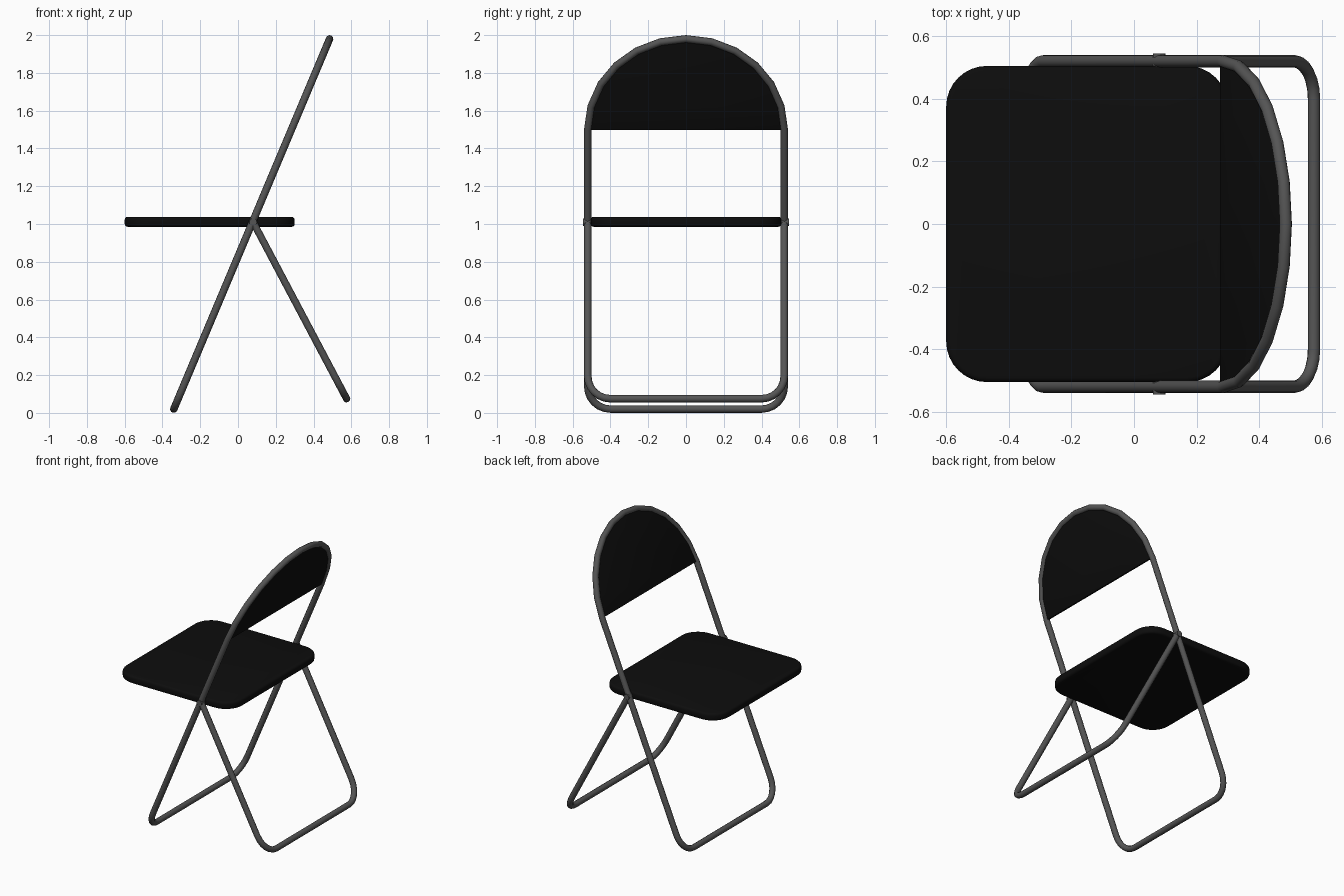
import bpy, bmesh, math
from mathutils import Vector

if "Cube" in bpy.data.objects:
    bpy.data.objects.remove(bpy.data.objects["Cube"])

TUBE = 0.02      # tube radius
SIDE = 0.52      # half width of the tube frames


def material(name, v):
    m = bpy.data.materials.new(name)
    m.diffuse_color = (v, v, v, 1)
    m.use_nodes = True
    m.node_tree.nodes["Principled BSDF"].inputs["Base Color"].default_value = m.diffuse_color
    return m


metal = material("dark_metal", 0.09)
black = material("black_vinyl", 0.004)


def arc(cy, cz, ry, rz, a0, a1, n):
    return [(cy + ry * math.cos(math.radians(a0 + (a1 - a0) * i / n)),
             cz + rz * math.sin(math.radians(a0 + (a1 - a0) * i / n))) for i in range(n + 1)]


def lean(p0, p1):
    """Map (y, z) onto the slanted plane through two (x, z) points."""
    k = (p1[0] - p0[0]) / (p1[1] - p0[1])
    return lambda y, z: Vector((p0[0] + (z - p0[1]) * k, y, z))


def finish(ob, mat):
    ob.data.materials.clear()
    ob.data.materials.append(mat)
    bpy.ops.object.select_all(action='DESELECT')
    ob.select_set(True)
    bpy.context.view_layer.objects.active = ob


def tube(name, pts, cyclic):
    cu = bpy.data.curves.new(name, 'CURVE')
    cu.dimensions = '3D'
    cu.bevel_depth = TUBE
    cu.bevel_resolution = 3
    cu.use_fill_caps = True
    sp = cu.splines.new('POLY')
    sp.points.add(len(pts) - 1)
    for p, co in zip(sp.points, pts):
        p.co = (*co, 1)
    sp.use_cyclic_u = cyclic
    ob = bpy.data.objects.new(name, cu)
    bpy.context.collection.objects.link(ob)
    finish(ob, metal)
    bpy.ops.object.convert(target='MESH')
    bpy.ops.object.shade_smooth_by_angle(angle=math.radians(40))


def slab(name, pts, offset, bevel):
    """Extrude a flat outline by a vector and round its rims."""
    bm = bmesh.new()
    face = bm.faces.new([bm.verts.new(p) for p in pts])
    ext = bmesh.ops.extrude_face_region(bm, geom=[face])
    bmesh.ops.translate(bm, vec=offset, verts=[v for v in ext["geom"] if isinstance(v, bmesh.types.BMVert)])
    bmesh.ops.recalc_face_normals(bm, faces=bm.faces)
    me = bpy.data.meshes.new(name)
    bm.to_mesh(me)
    bm.free()
    ob = bpy.data.objects.new(name, me)
    bpy.context.collection.objects.link(ob)
    finish(ob, black)
    mod = ob.modifiers.new("rim", 'BEVEL')
    mod.width, mod.segments, mod.limit_method = bevel, 3, 'ANGLE'
    mod.angle_limit = math.radians(40)
    bpy.ops.object.modifier_apply(modifier="rim")
    bpy.ops.object.shade_smooth_by_angle(angle=math.radians(40))


def foot(z, r=0.12):
    """Rounded U bottom from the -y side to the +y side."""
    return arc(-SIDE + r, z + r, r, r, 180, 270, 6) + arc(SIDE - r, z + r, r, r, 270, 360, 6)


# Main frame: closed loop from front feet to arched back
main = lean((-0.34, 0.02), (0.485, 1.98))
arch = arc(0, 1.5, SIDE, 0.48, 0, 180, 12)
tube("main_frame", [main(*p) for p in foot(0.02) + arch], True)

# Rear leg: open U hung from the pivots
rear = lean((0.08, 1.01), (0.575, 0.075))
loop = [(-SIDE, 1.01)] + foot(0.075) + [(SIDE, 1.01)]
tube("rear_leg", [rear(*p) for p in loop], False)

# Pivot pins
for s, n in ((-1, "right"), (1, "left")):
    bpy.ops.mesh.primitive_cylinder_add(vertices=16, radius=0.02, depth=0.05,
                                        location=(0.08, s * 0.52, 1.01),
                                        rotation=(math.pi / 2, 0, 0))
    pin = bpy.context.object
    pin.name = "pivot_pin_" + n
    finish(pin, metal)
    bpy.ops.object.shade_smooth_by_angle(angle=math.radians(40))

# Seat: rounded padded board
r, x0, x1, w = 0.13, -0.6, 0.3, 0.505
outline = (arc(x1 - r, w - r, r, r, 0, 90, 8) + arc(x0 + r, w - r, r, r, 90, 180, 8)
           + arc(x0 + r, -w + r, r, r, 180, 270, 8) + arc(x1 - r, -w + r, r, r, 270, 360, 8))
slab("seat", [Vector((x, y, 0.985)) for x, y in outline], Vector((0, 0, 0.053)), 0.016)

# Backrest panel filling the arch
normal = Vector((1.98 - 0.02, 0, -0.825)).normalized()
half = arc(0, 1.5, 0.51, 0.47, 0, 180, 12)
slab("backrest", [main(*p) - normal * 0.01 for p in half], normal * 0.02, 0.003)
